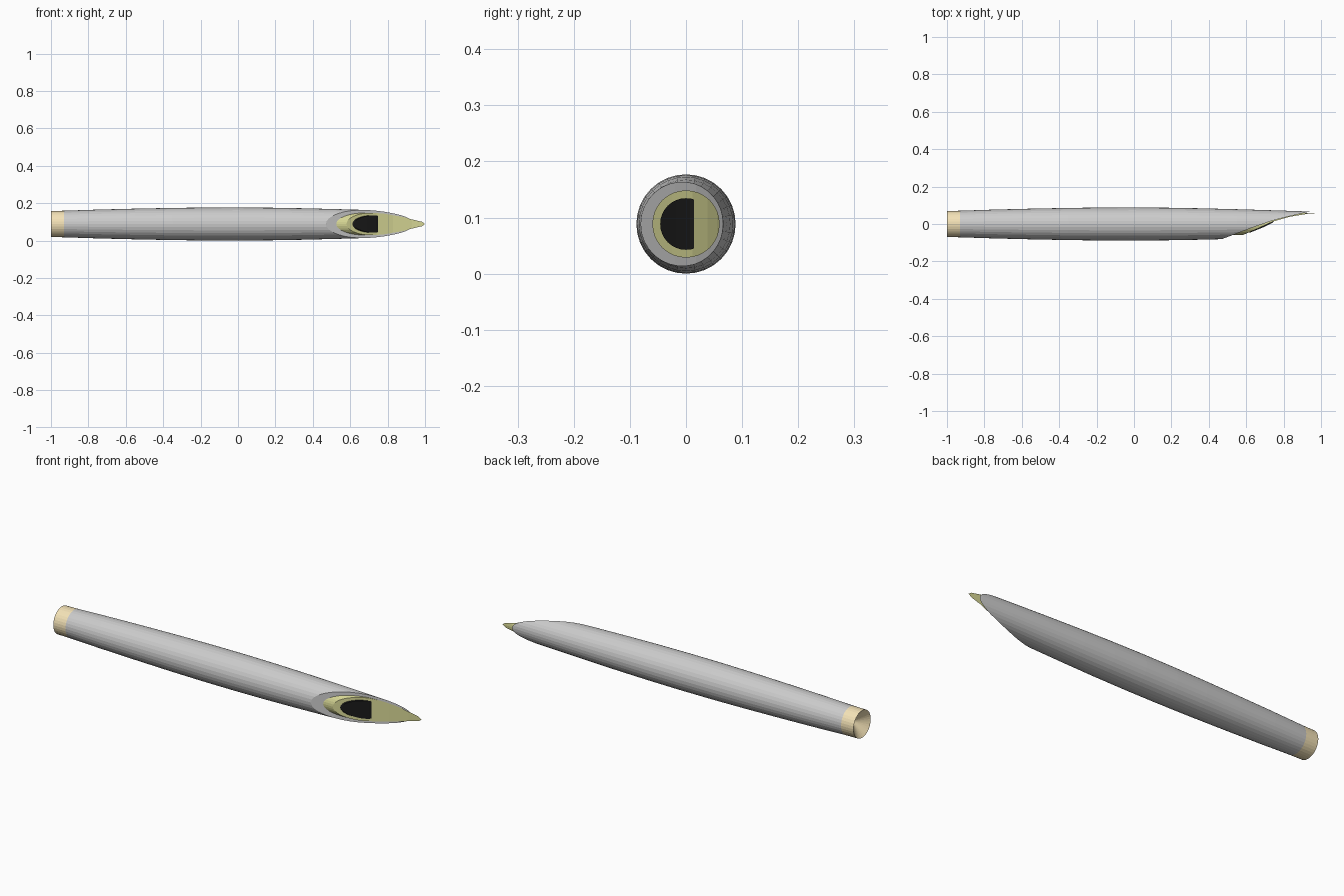
import bpy, bmesh, math

if "Cube" in bpy.data.objects:
    bpy.data.objects.remove(bpy.data.objects["Cube"])

AXIS_Z = 0.0885
SIDES = 32


def material(name, rgb):
    m = bpy.data.materials.new(name)
    m.diffuse_color = (*rgb, 1)
    m.use_nodes = True
    m.node_tree.nodes["Principled BSDF"].inputs["Base Color"].default_value = m.diffuse_color
    return m


def add_object(name, bm, mat=None):
    bmesh.ops.recalc_face_normals(bm, faces=bm.faces)
    me = bpy.data.meshes.new(name)
    bm.to_mesh(me)
    bm.free()
    ob = bpy.data.objects.new(name, me)
    bpy.context.collection.objects.link(ob)
    if mat:
        me.materials.append(mat)
    return ob


def lathe(name, profile, mat=None):
    """Revolve (x, radius) points about the long axis; radius 0 makes a pole."""
    bm = bmesh.new()
    rings = []
    for x, r in profile:
        n = SIDES if r > 0 else 1
        rings.append([bm.verts.new((x, r * math.cos(2 * math.pi * i / SIDES),
                                    AXIS_Z + r * math.sin(2 * math.pi * i / SIDES)))
                      for i in range(n)])
    for a, b in zip(rings, rings[1:]):
        for i in range(SIDES):
            j = (i + 1) % SIDES
            quad = [a[i % len(a)], a[j % len(a)], b[j % len(b)], b[i % len(b)]]
            bm.faces.new(list(dict.fromkeys(quad)))
    return add_object(name, bm, mat)


def slice_front(ob, curve):
    """Cut away everything in front (-y) of an (x, y) curve."""
    outline = curve + [(1.2, curve[-1][1]), (1.2, -0.3), (curve[0][0], -0.3)]
    bm = bmesh.new()
    face = bm.faces.new([bm.verts.new((x, y, -0.2)) for x, y in outline])
    ext = bmesh.ops.extrude_face_region(bm, geom=[face])
    verts = [v for v in ext["geom"] if isinstance(v, bmesh.types.BMVert)]
    bmesh.ops.translate(bm, verts=verts, vec=(0, 0, 0.6))
    cutter = add_object(ob.name + "_cutter", bm)
    cutter.hide_render = True
    mod = ob.modifiers.new("slice", "BOOLEAN")
    mod.operation = "DIFFERENCE"
    mod.solver = "EXACT"
    mod.object = cutter
    # apply the cut and discard the helper
    bpy.context.view_layer.update()
    dg = bpy.context.evaluated_depsgraph_get()
    mesh = bpy.data.meshes.new_from_object(ob.evaluated_get(dg))
    ob.modifiers.clear()
    ob.data = mesh
    bpy.data.objects.remove(cutter)


tan = material("tan", (0.90, 0.76, 0.47))
olive = material("olive", (0.68, 0.68, 0.30))
black = material("black", (0.01, 0.01, 0.01))

# Outer shell: gently barrelled tube with an oblique scooped end
shell = lathe("shell", [(-0.93, 0), (-0.93, 0.071), (-0.75, 0.077), (-0.55, 0.082),
                        (-0.35, 0.086), (-0.18, 0.088), (0.0, 0.0885), (0.18, 0.087),
                        (0.35, 0.084), (0.55, 0.079), (0.75, 0.073), (0.93, 0.067),
                        (0.97, 0.064), (0.97, 0)])
slice_front(shell, [(0.43, -0.10), (0.475, -0.079), (0.52, -0.062), (0.63, -0.02),
                    (0.74, 0.018), (0.82, 0.039), (0.94, 0.066), (1.1, 0.09)])

# Inner sleeve ending in the pointed tip
sleeve = lathe("inner_sleeve", [(0.3, 0), (0.3, 0.06), (1.02, 0.06), (1.02, 0)], olive)
slice_front(sleeve, [(0.55, -0.08), (0.58, -0.06), (0.66, -0.025), (0.74, 0.012),
                     (0.83, 0.038), (0.93, 0.055), (1.0, 0.06), (1.1, 0.066)])

# Dark core
core = lathe("core", [(0.4, 0), (0.4, 0.046), (0.9, 0.046), (0.9, 0)], black)
slice_front(core, [(0.58, -0.065), (0.62, -0.046), (0.69, -0.018),
                   (0.74, 0.007), (0.785, 0.046), (0.81, 0.07)])

# Tail band with a conical recess
lathe("tail_band", [(-0.93, 0), (-0.93, 0.071), (-1.0, 0.07), (-0.945, 0)], tan)
